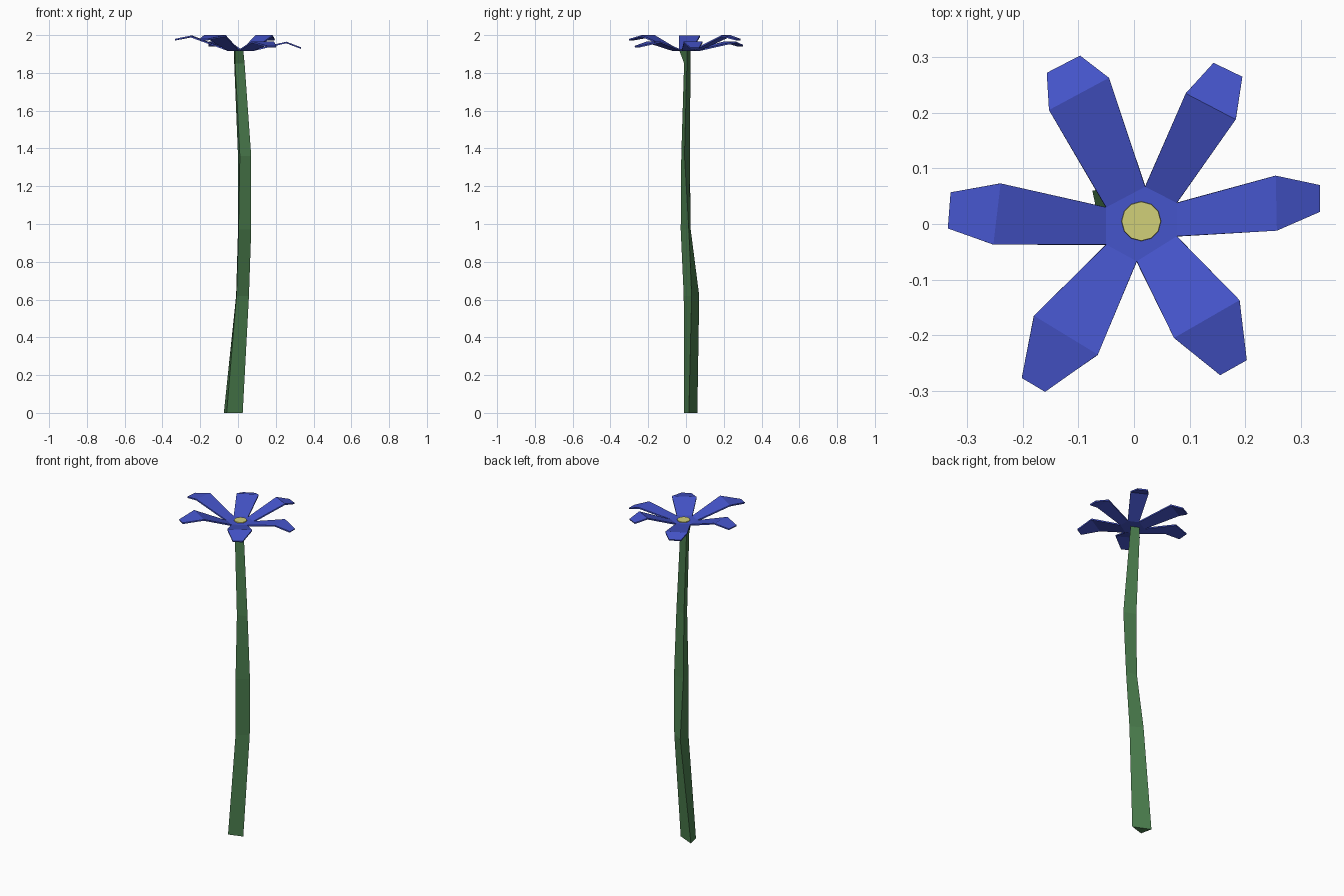
import bpy, bmesh
from mathutils import Vector

if "Cube" in bpy.data.objects:
    bpy.data.objects.remove(bpy.data.objects["Cube"])

def material(name, rgb):
    m = bpy.data.materials.new(name)
    m.diffuse_color = (*rgb, 1)
    m.use_nodes = True
    m.node_tree.nodes["Principled BSDF"].inputs["Base Color"].default_value = m.diffuse_color
    return m

def finish(bm, name, mat):
    me = bpy.data.meshes.new(name)
    bm.to_mesh(me)
    bm.free()
    me.materials.append(mat)
    ob = bpy.data.objects.new(name, me)
    bpy.context.collection.objects.link(ob)
    return ob

green = material("stem green", (0.07, 0.205, 0.075))
blue = material("petal blue", (0.06, 0.09, 0.60))
yellow = material("centre yellow", (0.64, 0.63, 0.19))

# Stem: bent three-sided tube (z, back-left, front-left, right corner)
levels = [
    (0.00, (-.075, .06), (-.06, -.01), (.025, .015)),
    (0.62, (-.01, .07), (-.008, -.012), (.058, .03)),
    (0.97, (0, .025), (.003, -.028), (.07, .015)),
    (1.36, (0, .02), (.01, -.025), (.07, -.008)),
    (1.85, (-.02, .024), (-.015, -.01), (.035, .005)),
    (1.918, (-.02, .025), (-.015, -.035), (.028, .005)),
]
bm = bmesh.new()
rings = [[bm.verts.new((*p, z)) for p in pts] for z, *pts in levels]
bm.faces.new(rings[0])
bm.faces.new(rings[-1])
for lo, hi in zip(rings, rings[1:]):
    for i in range(3):
        j = (i + 1) % 3
        bm.faces.new((lo[i], lo[j], hi[j], hi[i]))
bmesh.ops.recalc_face_normals(bm, faces=bm.faces)
finish(bm, "stem", green)

# Petals: six folded strips growing from one hexagonal base
base = [(.077, -.022), (.077, .038), (.02, .067), (-.05, .03), (-.05, -.037), (.005, -.067)]
petals = [  # bend right/left, tip right/left, bend height, tip height
    ((.257, -.012), (.255, .087), (.335, .022), (.335, .07), 1.965, 1.935),
    ((.183, .188), (.093, .235), (.195, .265), (.143, .29), 2.0, 1.98),
    ((-.045, .263), (-.153, .205), (-.097, .303), (-.157, .272), 1.967, 1.948),
    ((-.24, .073), (-.253, -.037), (-.33, .057), (-.335, -.008), 1.997, 1.98),
    ((-.18, -.165), (-.065, -.235), (-.202, -.277), (-.16, -.302), 2.0, 1.98),
    ((.072, -.205), (.19, -.137), (.155, -.272), (.203, -.245), 1.967, 1.943),
]
bm = bmesh.new()
hexa = [bm.verts.new((*p, 1.923)) for p in base]
bm.faces.new(hexa)
for i, (b0, b1, t0, t1, zb, zt) in enumerate(petals):
    a, b = hexa[i], hexa[(i + 1) % 6]
    m0, m1 = (bm.verts.new((*p, zb)) for p in (b0, b1))
    e0, e1 = (bm.verts.new((*p, zt)) for p in (t0, t1))
    bm.faces.new((a, m0, m1, b))
    bm.faces.new((m0, e0, e1, m1))
flower = finish(bm, "petals", blue)
thick = flower.modifiers.new("thickness", 'SOLIDIFY')
thick.thickness = 0.008
thick.offset = -1

# Flower centre: small flat disc
bm = bmesh.new()
bmesh.ops.create_cone(bm, cap_ends=True, segments=12, radius1=.036, radius2=.035, depth=.006)
bmesh.ops.translate(bm, verts=bm.verts, vec=Vector((.013, .005, 1.924)))
finish(bm, "flower_centre", yellow)
